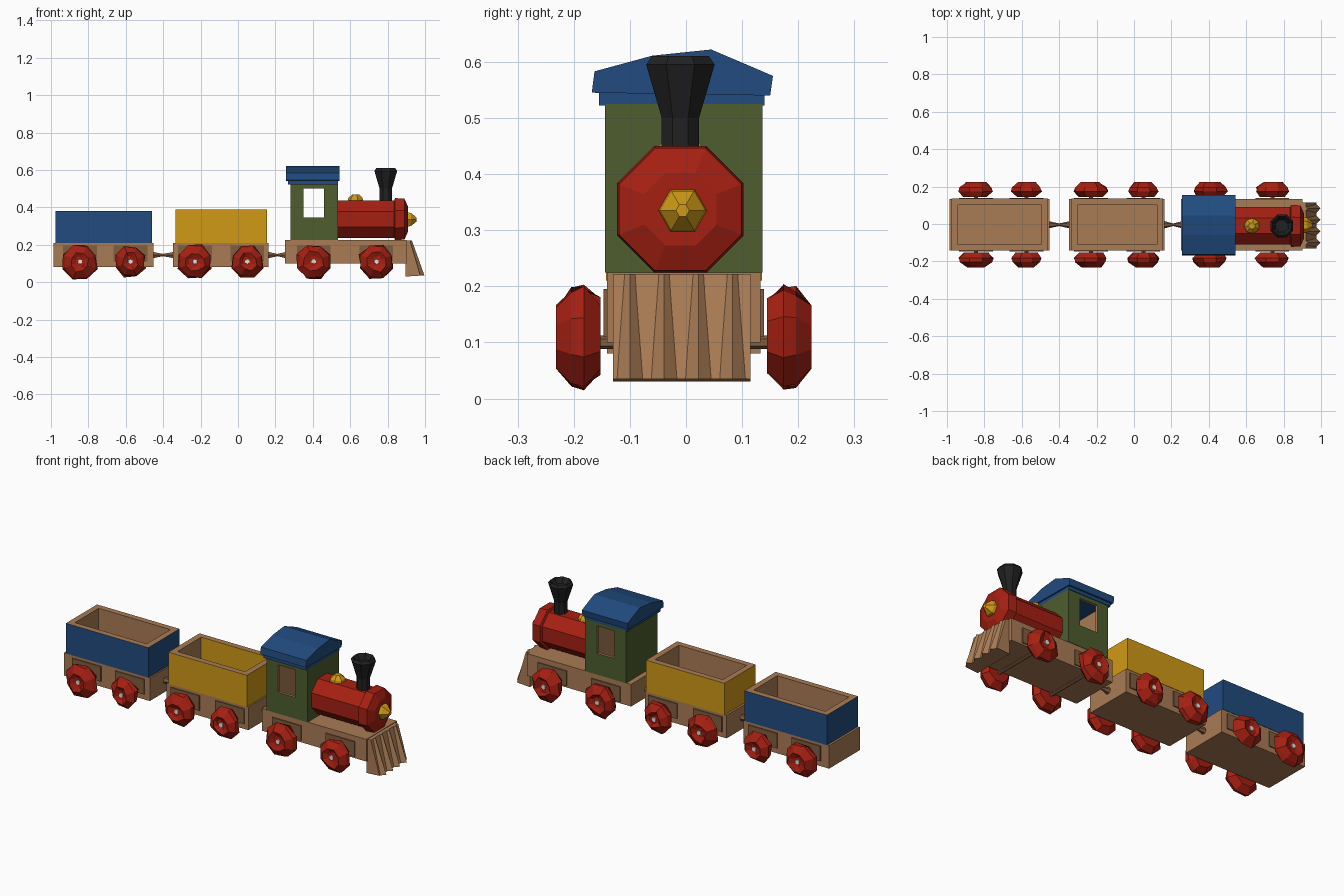
import bpy, bmesh, math, random
from mathutils import Vector, Matrix

random.seed(4)
if "Cube" in bpy.data.objects:
    bpy.data.objects.remove(bpy.data.objects["Cube"])


def material(name, rgb):
    m = bpy.data.materials.new(name)
    m.use_nodes = True
    m.diffuse_color = (*rgb, 1)
    m.node_tree.nodes["Principled BSDF"].inputs["Base Color"].default_value = (*rgb, 1)
    return m


WOOD = material("wood", (0.40, 0.20, 0.09))
DARK = material("dark wood", (0.22, 0.11, 0.05))
RED = material("red paint", (0.38, 0.014, 0.006))
BLUE = material("blue paint", (0.015, 0.07, 0.21))
YELLOW = material("yellow paint", (0.63, 0.32, 0.008))
GREEN = material("green paint", (0.075, 0.11, 0.027))
BLACK = material("black paint", (0.015, 0.015, 0.016))
CREAM = material("cream", (0.8, 0.76, 0.7))
MID = -0.004  # centre line of the train


def finish(name, bm, mats, rule=None):
    bmesh.ops.recalc_face_normals(bm, faces=bm.faces)
    bm.normal_update()
    if rule:
        for f in bm.faces:
            f.material_index = rule(f)
    mesh = bpy.data.meshes.new(name)
    bm.to_mesh(mesh)
    bm.free()
    for m in mats:
        mesh.materials.append(m)
    ob = bpy.data.objects.new(name, mesh)
    bpy.context.collection.objects.link(ob)
    return ob


def add_box(bm, x, y, z):
    lo, hi = Vector((x[0], y[0], z[0])), Vector((x[1], y[1], z[1]))
    size = hi - lo
    mat = Matrix.Translation((lo + hi) / 2) @ Matrix.Diagonal((*size, 1))
    return bmesh.ops.create_cube(bm, size=1, matrix=mat)


def box(name, x, y, z, mat):
    bm = bmesh.new()
    add_box(bm, x, y, z)
    return finish(name, bm, [mat])


def lathe(name, base, axis, rings, sides, mats, rule=None, jitter=0):
    """Closed turned shape; rings are (distance along axis, radius)."""
    bm = bmesh.new()
    turn = Vector((0, 0, 1)).rotation_difference(Vector(axis))
    loops = []
    for d, r in rings:
        loop = []
        for i in range(sides):
            a = math.tau * (i + 0.5) / sides
            rr = r + random.uniform(-jitter, jitter)
            p = Vector((rr * math.cos(a), rr * math.sin(a), d))
            loop.append(bm.verts.new(Vector(base) + turn @ p))
        loops.append(loop)
    for a, b in zip(loops, loops[1:]):
        for i in range(sides):
            j = (i + 1) % sides
            bm.faces.new((a[i], a[j], b[j], b[i]))
    bm.faces.new(loops[0])
    bm.faces.new(loops[-1])
    return finish(name, bm, mats, rule)


def prism(name, profile, direction, mat):
    """Flat outline swept along a direction."""
    bm = bmesh.new()
    face = bm.faces.new([bm.verts.new(p) for p in profile])
    new = bmesh.ops.extrude_face_region(bm, geom=[face])["geom"]
    verts = [v for v in new if isinstance(v, bmesh.types.BMVert)]
    bmesh.ops.translate(bm, verts=verts, vec=direction)
    return finish(name, bm, [mat])


# Wheels, hub caps, axles and axle guards
def wheel_pair(prefix, x, r):
    z = 0.11
    lathe(prefix + "_axle", (x, MID - 0.2, z - 0.01), (0, 1, 0),
          [(0, 0.012), (0.4, 0.012)], 6, [DARK])
    for side, s in (("left", 1), ("right", -1)):
        lathe(f"{prefix}_wheel_{side}", (x, MID + s * 0.148, z), (0, s, 0),
              [(0, r * 0.75), (0.03, r * 1.08), (0.052, r), (0.08, r * 0.6), (0.068, r * 0.3)],
              8, [RED], jitter=0.009)
        lathe(f"{prefix}_hub_{side}", (x, MID + s * 0.205, z), (0, s, 0),
              [(0, 0.017), (0.015, 0.013)], 6, [CREAM])
        y = MID + s * 0.139
        box(f"{prefix}_guard_{side}", (x - 0.09, x + 0.09),
            (y - 0.004, y + 0.004), (0.11, 0.195), DARK)


# Open wagon with a wooden rim and lining
def wagon(prefix, x0, x1, top, paint, painted_lining, wheels):
    box(prefix + "_chassis", (x0 - 0.012, x1 + 0.008),
        (MID - 0.137, MID + 0.137), (0.08, 0.21), WOOD)
    bm = bmesh.new()
    add_box(bm, (x0, x1), (MID - 0.139, MID + 0.139), (0.21, top))
    lid = max(bm.faces, key=lambda f: f.calc_center_median().z)
    bmesh.ops.inset_region(bm, faces=[lid], thickness=0.047)
    well = bmesh.ops.extrude_discrete_faces(bm, faces=[lid])["faces"][0]
    bmesh.ops.translate(bm, verts=well.verts, vec=(0, 0, 0.23 - top))

    def rule(f):
        c = f.calc_center_median()
        if abs(f.normal.z) > 0.5:
            return 0 if f.normal.z < 0 else 1
        outside = (c.x < x0 + 0.01 or c.x > x1 - 0.01 or abs(c.y - MID) > 0.13)
        lined = painted_lining and f.normal.y < -0.5
        return 0 if outside or lined else 1

    finish(prefix + "_body", bm, [paint, WOOD], rule)
    for n, (x, r) in enumerate(wheels):
        wheel_pair(f"{prefix}_{'rear' if n == 0 else 'front'}", x, r)


wagon("blue_wagon", -0.975, -0.46, 0.38, BLUE, False, [(-0.845, 0.088), (-0.575, 0.077)])
wagon("yellow_wagon", -0.335, 0.155, 0.388, YELLOW, True, [(-0.23, 0.086), (0.05, 0.08)])

# Couplings
for name, x, length in (("rear_coupling", -0.46, 0.12), ("front_coupling", 0.16, 0.1)):
    lathe(name, (x, MID, 0.145), (1, 0, 0),
          [(0, 0.02), (length / 2, 0.007), (length, 0.02)], 6, [DARK])

# Engine chassis and wheels
box("engine_chassis", (0.25, 0.9), (MID - 0.137, MID + 0.137), (0.1, 0.225), WOOD)
wheel_pair("engine_rear", 0.405, 0.09)
wheel_pair("engine_front", 0.74, 0.088)

# Sloping front guard with upright ribs
lo = -0.13
prism("front_guard", [(0.895, lo, 0.03), (0.975, lo, 0.035), (0.92, lo, 0.222), (0.895, lo, 0.222)],
      (0, 0.245, 0), WOOD)
for i in range(4):
    y = lo + 0.03 + i * 0.061
    bm = bmesh.new()
    low = [bm.verts.new(p) for p in
           ((0.97, y - 0.028, 0.035), (0.997, y, 0.035), (0.97, y + 0.028, 0.035))]
    high = [bm.verts.new(p) for p in
            ((0.915, y - 0.014, 0.222), (0.93, y, 0.222), (0.915, y + 0.014, 0.222))]
    for a in range(3):
        b = (a + 1) % 3
        bm.faces.new((low[a], low[b], high[b], high[a]))
    bm.faces.new(low)
    bm.faces.new(high)
    finish(f"front_guard_rib_{i + 1}", bm, [WOOD])

# Cab: painted walls around two side windows, wooden lining
cab_x, win_x, cab_z, win_z = (0.28, 0.535), (0.35, 0.46), (0.225, 0.525), (0.345, 0.5)
bm = bmesh.new()
half, thick = 0.14, 0.015
for x in ((cab_x[0], cab_x[0] + thick), (cab_x[1] - thick, cab_x[1])):
    add_box(bm, x, (MID - half, MID + half), cab_z)
for s in (-1, 1):
    y = sorted((MID + s * half, MID + s * (half - thick)))
    add_box(bm, (cab_x[0], win_x[0]), y, cab_z)
    add_box(bm, (win_x[1], cab_x[1]), y, cab_z)
    add_box(bm, win_x, y, (cab_z[0], win_z[0]))
    add_box(bm, win_x, y, (win_z[1], cab_z[1]))
cab_mid = Vector((sum(cab_x) / 2, MID, sum(cab_z) / 2))


def cab_rule(f):
    c = f.calc_center_median()
    inside = abs(c.x - cab_mid.x) < 0.122 and abs(c.y - MID) < half - 0.005
    return 1 if inside else 0


finish("cab", bm, [GREEN, WOOD], cab_rule)

# Arched cab roof over a thin ceiling plate
arch = [(-0.168, 0.545), (-0.163, 0.583), (-0.06, 0.611), (0.045, 0.622), (0.155, 0.575), (0.15, 0.54)]
prism("cab_roof", [(0.257, y, z) for y, z in arch], (0.285, 0, 0), BLUE)
box("cab_ceiling", (0.268, 0.535), (-0.155, 0.14), (0.522, 0.545), BLUE)

# Boiler, chimney, steam dome and headlamp
lathe("boiler", (0.535, -0.01, 0.337), (1, 0, 0),
      [(0, 0.108), (0.3, 0.108), (0.305, 0.122), (0.355, 0.118), (0.375, 0.07)], 8, [RED])
lathe("chimney", (0.79, -0.01, 0.43), (0, 0, 1),
      [(0, 0.036), (0.07, 0.036), (0.165, 0.066), (0.18, 0.055), (0.15, 0.035)], 8, [BLACK])
lathe("steam_dome", (0.63, -0.01, 0.425), (0, 0, 1),
      [(0, 0.045), (0.025, 0.04), (0.045, 0.018)], 7, [YELLOW])
lathe("headlamp", (0.9, -0.006, 0.335), (1, 0, 0),
      [(0, 0.045), (0.025, 0.04), (0.055, 0.012)], 6, [YELLOW])
